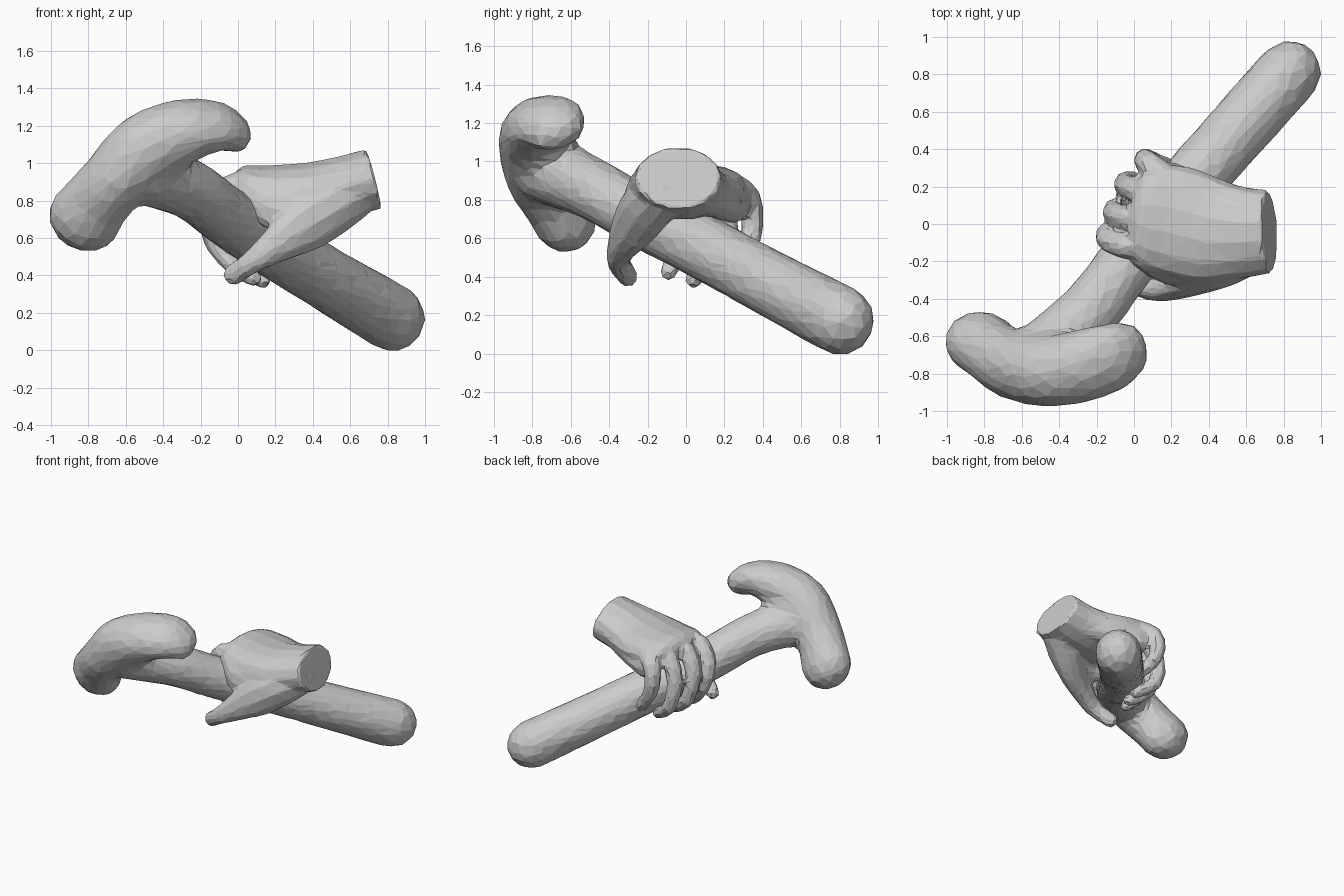
import bpy, bmesh, math
from mathutils import Vector

if "Cube" in bpy.data.objects:
    bpy.data.objects.remove(bpy.data.objects["Cube"])


def spline(pts, steps):
    """Catmull-Rom through tuples (x, y, z, width, thickness)."""
    p = [Vector(q) for q in pts]
    p = [p[0] * 2 - p[1]] + p + [p[-1] * 2 - p[-2]]
    out = []
    for i in range(1, len(p) - 2):
        a, b, c, d = p[i - 1:i + 3]
        for s in range(steps):
            t = s / steps
            out.append(0.5 * (2 * b + (c - a) * t + (2 * a - 5 * b + 4 * c - d) * t * t
                              + (3 * b - a - 3 * c + d) * t ** 3))
    return out + [p[-2]]


def tube(bm, pts, sides=10, steps=3, up=(0, 0, 1), round_start=True, round_end=True):
    """Loft ellipses along a smooth path, with flat or domed ends."""
    path = spline(pts, steps)
    cen = [Vector(q[:3]) for q in path]
    rad = [(q[3], q[4]) for q in path]
    n = len(cen)
    tan = [(cen[min(i + 1, n - 1)] - cen[max(i - 1, 0)]).normalized() for i in range(n)]
    secs = [(cen[i], tan[i], *rad[i]) for i in range(n)]

    def dome(sec, sign):
        c, t, a, b = sec
        r = min(a, b)
        return [(c + t * sign * r * math.sin(w), t, a * math.cos(w), b * math.cos(w))
                for w in (math.radians(k) for k in (35, 65, 85))]
    head = dome(secs[0], -1)[::-1] if round_start else []
    tail = dome(secs[-1], 1) if round_end else []
    rings = []
    for c, t, a, b in head + secs + tail:
        side = Vector(up).cross(t).normalized()
        top = t.cross(side)
        rings.append([bm.verts.new(c + side * a * math.cos(k * math.tau / sides)
                                   + top * b * math.sin(k * math.tau / sides))
                      for k in range(sides)])
    for r, s in zip(rings, rings[1:]):
        for k in range(sides):
            bm.faces.new((r[k], r[(k + 1) % sides], s[(k + 1) % sides], s[k]))
    bm.faces.new(rings[0][::-1])
    bm.faces.new(rings[-1])


def finish(bm, name, voxel, smooth, keep):
    """Fuse the lofts into one body and reduce it to coarse flat facets."""
    bmesh.ops.recalc_face_normals(bm, faces=bm.faces[:])
    me = bpy.data.meshes.new(name)
    bm.to_mesh(me)
    bm.free()
    ob = bpy.data.objects.new(name, me)
    bpy.context.collection.objects.link(ob)
    rm = ob.modifiers.new("fuse", 'REMESH')
    rm.mode = 'VOXEL'
    rm.voxel_size = voxel
    sm = ob.modifiers.new("soften", 'SMOOTH')
    sm.factor = 0.5
    sm.iterations = smooth
    dc = ob.modifiers.new("facets", 'DECIMATE')
    dc.ratio = keep
    return ob


# hammer: rounded handle and curved head with a tilted flat claw
bm = bmesh.new()
tube(bm, [(.83, .81, .17, .175, .185), (.5, .44, .365, .172, .172), (.14, .03, .585, .168, .168),
          (-.07, -.25, .72, .16, .16), (-.25, -.48, .855, .168, .16),
          (-.5, -.72, .955, .19, .18)], sides=16)
tube(bm, [(-.825, -.63, .70, .17, .205), (-.76, -.68, .79, .17, .185),
          (-.65, -.75, .92, .19, .18), (-.49, -.78, 1.07, .195, .205),
          (-.3, -.765, 1.17, .2, .172), (-.12, -.71, 1.2, .195, .13),
          (-.03, -.67, 1.165, .165, .105)], sides=16, up=(0, -.4, 1))
finish(bm, "hammer", 0.04, 2, 0.2)

# palm: lofted from the cut wrist to the knuckles
bm = bmesh.new()
tube(bm, [(.725, -.04, .915, .225, .168), (.56, -.045, .875, .25, .165), (.38, -.03, .85, .29, .155),
          (.2, .02, .86, .3, .135), (.07, .04, .895, .27, .1)],
     sides=14, round_start=False)

# heel of the hand on the little finger side
tube(bm, [(.58, .06, .84, .1, .1), (.35, .17, .80, .1, .1), (.17, .25, .775, .09, .1)], sides=10)

# thumb and the web joining it to the palm
tube(bm, [(.62, -.13, .84, .13, .14), (.5, -.2, .765, .13, .155), (.36, -.275, .67, .1, .15),
          (.2, -.335, .56, .075, .1), (.08, -.35, .475, .06, .065), (-.03, -.3, .40, .05, .058)],
     sides=10)
tube(bm, [(.5, -.19, .81, .11, .13), (.34, -.245, .76, .085, .14), (.17, -.255, .76, .065, .11),
          (.04, -.18, .85, .06, .09)], sides=10)

# fingers: index, middle, ring, little, curling round the handle
fingers = [
    [(.08, -.11, .89), (-.05, -.12, .87), (-.145, -.08, .74), (-.125, -.04, .57), (0, -.09, .425)],
    [(.08, .03, .89), (-.03, .03, .86), (-.11, .06, .71), (-.07, .09, .5), (.08, .04, .385)],
    [(.1, .17, .88), (.02, .18, .84), (-.05, .21, .68), (-.01, .23, .48), (.13, .17, .375)],
    [(.16, .26, .86), (.08, .32, .82), (.06, .345, .70), (.1, .335, .58), (.2, .3, .46)],
]
for f in fingers:
    radii = (.07, .068, .062, .055, .047)
    tube(bm, [(*p, r, r) for p, r in zip(f, radii)], sides=8, steps=2, up=(0, 1, 0))
finish(bm, "gripping_hand", 0.02, 1, 0.12)
